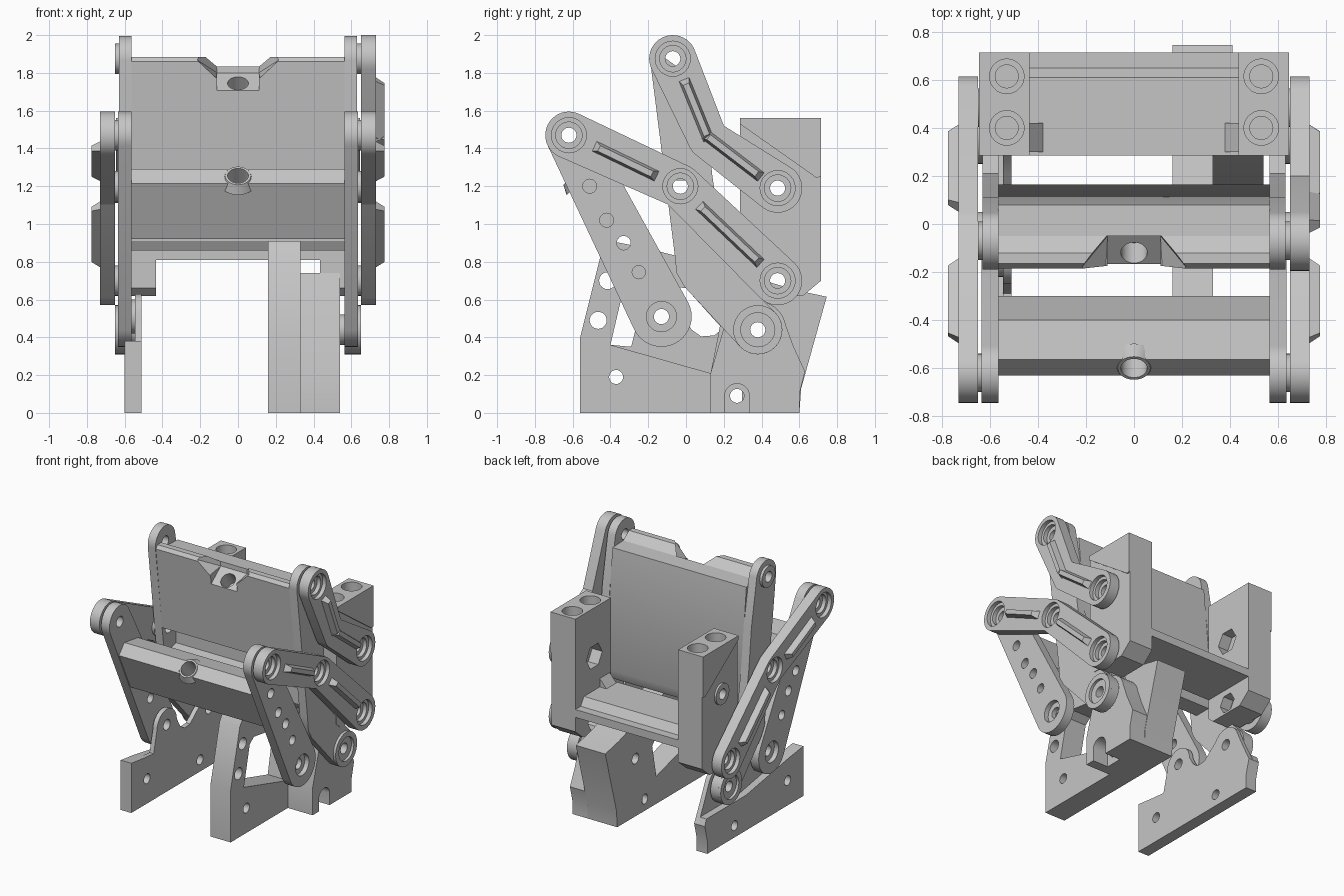
import bpy, bmesh, math
from mathutils import Vector, Matrix
from mathutils.geometry import convex_hull_2d

if "Cube" in bpy.data.objects:
    bpy.data.objects.remove(bpy.data.objects["Cube"])

GREY = bpy.data.materials.new("matte_grey")
GREY.diffuse_color = (0.56, 0.56, 0.56, 1)
GREY.use_nodes = True
GREY.node_tree.nodes["Principled BSDF"].inputs["Base Color"].default_value = GREY.diffuse_color
AXES = Matrix(((0, 0, 1, 0), (1, 0, 0, 0), (0, 1, 0, 0), (0, 0, 0, 1)))  # profile (y, z), depth x


def finish(name, bm):
    bmesh.ops.recalc_face_normals(bm, faces=bm.faces)
    me = bpy.data.meshes.new(name)
    bm.to_mesh(me)
    bm.free()
    me.materials.append(GREY)
    ob = bpy.data.objects.new(name, me)
    bpy.context.collection.objects.link(ob)
    return ob


def arc(y, z, r, a0=0, a1=360, n=32):
    k = n if a1 - a0 == 360 else n + 1
    return [(y + r * math.cos(math.radians(a0 + (a1 - a0) * i / n)),
             z + r * math.sin(math.radians(a0 + (a1 - a0) * i / n))) for i in range(k)]


def hull(*discs):
    pts = [Vector(p) for d in discs for p in arc(*d, n=40)]
    return [tuple(pts[i]) for i in convex_hull_2d(pts)]


def prism(name, outline, x0, x1, holes=()):
    """Extrude a (y, z) outline with holes between x0 and x1; holes are discs or point loops."""
    cu = bpy.data.curves.new(name, 'CURVE')
    cu.dimensions, cu.fill_mode, cu.extrude = '2D', 'BOTH', abs(x1 - x0) / 2
    for loop in [outline] + [h if isinstance(h, list) else arc(*h, n=24) for h in holes]:
        sp = cu.splines.new('POLY')
        sp.points.add(len(loop) - 1)
        for p, (y, z) in zip(sp.points, loop):
            p.co = (y, z, 0, 1)
        sp.use_cyclic_u = True
    tmp = bpy.data.objects.new("tmp", cu)
    bpy.context.collection.objects.link(tmp)
    dg = bpy.context.evaluated_depsgraph_get()
    me = bpy.data.meshes.new_from_object(tmp.evaluated_get(dg))
    bm = bmesh.new()
    bm.from_mesh(me)
    bpy.data.objects.remove(tmp)
    bpy.data.curves.remove(cu)
    bpy.data.meshes.remove(me)
    bmesh.ops.remove_doubles(bm, verts=bm.verts, dist=1e-5)
    bm.transform(Matrix.Translation(((x0 + x1) / 2, 0, 0)) @ AXES)
    return finish(name, bm)


def solid(name, pts):
    bm = bmesh.new()
    for p in pts:
        bm.verts.new(p)
    bmesh.ops.convex_hull(bm, input=bm.verts)
    return finish(name, bm)


def cylinder(name, loc, r, depth, tilt=0.0, r2=None):
    bm = bmesh.new()
    bmesh.ops.create_cone(bm, cap_ends=True, segments=32, radius1=r2 or r, radius2=r, depth=depth,
                          matrix=Matrix.Translation(loc) @ Matrix.Rotation(tilt, 4, 'X'))
    return finish(name, bm)


def cut(ob, *cutters):
    for c in cutters:
        m = ob.modifiers.new("cut", 'BOOLEAN')
        m.operation, m.object, m.solver = 'DIFFERENCE', c, 'EXACT'
    me = bpy.data.meshes.new_from_object(ob.evaluated_get(bpy.context.evaluated_depsgraph_get()))
    ob.modifiers.clear()
    ob.data = me


def ridge(name, p, q, s):
    """Bevelled stiffening bead on the outer face of a link."""
    p, q = Vector(p), Vector(q)
    d = (q - p).normalized()
    n = Vector((-d.y, d.x))
    pts = []
    for x, w, e in ((0.725, 0.03, 0.03), (0.775, 0.016, 0.0)):
        for c in (p - d * e, q + d * e):
            pts += [(s * x, *(c + n * w)), (s * x, *(c - n * w))]
    solid(name, pts)


def link(name, path, s):
    """Outer link made of capsules, with stepped counterbored joints."""
    for i, (a, b) in enumerate(zip(path, path[1:])):
        joints = [j[:2] for j in (a, b) if j[2] > 0.11]
        for k, (x0, x1, r) in enumerate(((0.65, 0.67, 0.04), (0.67, 0.70, 0.07), (0.70, 0.73, 0.093))):
            prism(f"{name}_{i}_layer_{k}", hull(a, b), s * x0, s * x1, [(*j, r) for j in joints])


TOP, MID, LOW = (-0.07, 1.875), (-0.03, 1.20), (0.38, 0.44)     # arm pivots
NOSE, FOOT = (-0.62, 1.47), (-0.13, 0.51)                       # front frame pivots
T1, T2 = (0.485, 1.19), (0.485, 0.70)                           # tower pivots

# Swinging arm side profile, rear tower profile and its raised upper pad
arm = (arc(*TOP, 0.12, 15, 185, 20) + [(-0.06, 0.84), (-0.05, 0.74), (-0.01, 0.67)]
       + arc(*LOW, 0.13, 225, 405, 20) + [(0.21, 0.8), (0.14, 1.25), (0.11, 1.55)])
tower = [(0.285, 0.66), (0.33, 0.62), (0.62, 0.62), (0.715, 0.70), (0.715, 1.56), (0.285, 1.56)]
pad = [(0.285, 1.53), (0.69, 1.245), (0.715, 1.25), (0.715, 1.56), (0.285, 1.56)]

wells = [cylinder("well_cutter", (s * 0.53, y, 1.56), r, d)
         for s in (-1, 1) for y in (0.40, 0.615) for r, d in ((0.072, 0.16), (0.048, 0.5))]

for s, side in ((-1, "left"), (1, "right")):
    # Arm plate and its joint bosses
    prism(f"arm_plate_{side}", arm, s * 0.565, s * 0.63, [(*TOP, 0.04), (*MID, 0.04), (*LOW, 0.04)])
    for nm, c, x0, x1, r, h in (
            ("top", TOP, 0.63, 0.65, 0.08, 0.04), ("mid", MID, 0.63, 0.65, 0.08, 0.04),
            ("low_rim", LOW, 0.63, 0.65, 0.13, 0.09), ("low_spacer", LOW, 0.53, 0.566, 0.08, 0.04),
            ("nose", NOSE, 0.63, 0.65, 0.08, 0.04), ("tower_up", T1, 0.63, 0.65, 0.08, 0.04),
            ("tower_low", T2, 0.63, 0.65, 0.08, 0.04)):
        prism(f"boss_{nm}_{side}", arc(*c, r), s * x0, s * x1, [(*c, h)])
    # Front frame plate with lightening holes and countersunk foot
    small = [(-0.51, 1.20, 0.037), (-0.42, 1.02, 0.037), (-0.33, 0.90, 0.037), (-0.25, 0.745, 0.035)]
    frame = hull((*NOSE, 0.125), (*FOOT, 0.16))
    prism(f"front_frame_{side}", frame, s * 0.565, s * 0.60, small + [(*NOSE, 0.04), (*FOOT, 0.04)])
    prism(f"front_frame_face_{side}", frame, s * 0.60, s * 0.635, small + [(*NOSE, 0.04), (*FOOT, 0.08)])
    # Long outer link
    link(f"long_link_{side}", [(*NOSE, 0.125), (*MID, 0.115), (*T2, 0.13)], s)
    ridge(f"link_ridge_front_{side}", (-0.46, 1.40), (-0.18, 1.265), s)
    ridge(f"link_ridge_back_{side}", (0.09, 1.08), (0.375, 0.81), s)
    # Rear tower: inner layer with hex pockets, full outer layer, thin raised pad
    hexes = [arc(*T1, 0.095, n=6), arc(*T2, 0.075, n=6)]
    for layer in (prism(f"tower_inner_{side}", tower, s * 0.435, s * 0.52, hexes),
                  prism(f"tower_{side}", tower, s * 0.52, s * 0.635, [(*T1, 0.04), (*T2, 0.04)])):
        cut(layer, *wells)
    prism(f"tower_pad_{side}", pad, s * 0.635, s * 0.645)
    # Gusset between tower and bridge
    solid(f"gusset_{side}", [(s * x, y, z) for y in (0.30, 0.42)
                             for x, z in ((0.44, 0.92), (0.37, 0.92), (0.44, 1.0))])

# Bent upper link, on one side only
link("upper_link", [(*TOP, 0.125), (0.115, 1.45, 0.105), (*T1, 0.13)], 1)
ridge("upper_ridge_a", (0.0, 1.74), (0.11, 1.47), 1)
ridge("upper_ridge_b", (0.12, 1.46), (0.375, 1.265), 1)

# Blade with long back wall, window recess, lower ledge, sloped pocket and angled hole
blade = prism("blade", [(-0.185, 1.86), (-0.165, 1.885), (-0.12, 1.885), (-0.05, 1.835), (0.08, 1.83),
                        (0.165, 0.94), (0.13, 0.86), (0.0, 0.86), (-0.03, 0.91), (-0.03, 1.03), (0.06, 1.05),
                        (0.06, 1.23), (-0.11, 1.23)], -0.566, 0.566)
pocket = solid("pocket_cutter", [(sx * 0.11, y, z) for sx in (-1, 1) for y, z in (
    (-0.22, 1.665), (-0.05, 1.80), (-0.05, 1.92), (-0.22, 1.92))])
wings = solid("wing_cutter", [(sx * x, y, z) for sx in (-1, 1) for x, y, z in (
    (0.12, -0.22, 1.765), (0.11, -0.05, 1.80), (0.25, -0.22, 1.89), (0.12, -0.05, 1.89))])
blade_bore = cylinder("bore_cutter", (0, -0.12, 1.745), 0.055, 0.26, math.radians(40))
cut(blade, pocket, wings, blade_bore)

# Front bar with angled bushing
bar = prism("front_bar", [(-0.63, 1.215), (-0.565, 1.29), (-0.40, 1.265), (-0.30, 1.0), (-0.36, 0.92),
                          (-0.49, 0.92)], -0.566, 0.566)
bush = cylinder("front_bushing", (0, -0.583, 1.238), 0.068, 0.05, math.radians(45), 0.095)
bar_bore = cylinder("bore_cutter", (0, -0.58, 1.235), 0.055, 0.30, math.radians(45))
cut(bar, bar_bore)
cut(bush, bar_bore)

# Rear bridge between towers
prism("rear_bridge", [(0.285, 0.81), (0.285, 0.93), (0.61, 0.93), (0.65, 0.87), (0.715, 0.87), (0.715, 0.81)],
      -0.44, 0.44)

# Left base plate: thin pivot plate plus thicker foot
left = ([(-0.56, 0), (-0.56, 0.38), (-0.40, 0.36), (-0.29, 0.35)] + arc(*FOOT, 0.12, 180, 0, 14)
        + [(0.03, 0.44), (0.08, 0.405), (0.15, 0.41), (0.21, 0.46)] + arc(*LOW, 0.13, 150, 30, 10)
        + [(0.56, 0.36), (0.63, 0.22), (0.60, 0.10), (0.60, 0)])
pins = [(-0.37, 0.19, 0.037), (0.27, 0.09, 0.037)]
prism("left_base", left, -0.545, -0.51, pins + [(*FOOT, 0.04), (*LOW, 0.04)])
prism("left_base_foot", [(-0.56, 0), (-0.56, 0.38), (-0.40, 0.36), (0.13, 0.27), (0.61, 0.27), (0.63, 0.22),
                         (0.60, 0.10), (0.60, 0)], -0.60, -0.545, pins)
prism("foot_spacer", arc(*FOOT, 0.09), -0.566, -0.545, [(*FOOT, 0.04)])

# Right base: triangular frame, rear block with tail, outer cheek with bottom slot
prism("right_base_frame", [(-0.56, 0), (-0.56, 0.40), (-0.45, 0.84), (-0.40, 0.91), (-0.22, 0.875), (0.30, 0.74),
                           (0.30, 0)], 0.16, 0.33,
      [[(-0.40, 0.36), (-0.33, 0.66), (-0.28, 0.70), (0.0, 0.66), (0.18, 0.46), (0.13, 0.21)],
       (-0.465, 0.49, 0.045), (-0.415, 0.70, 0.045), (-0.37, 0.19, 0.037), (0.27, 0.09, 0.037)])
prism("right_base_block", [(0.13, 0), (0.13, 0.21), (0.285, 0.74), (0.58, 0.65), (0.745, 0.615), (0.61, 0.13),
                           (0.60, 0)], 0.161, 0.41, [(0.27, 0.09, 0.037), (*LOW, 0.04)])
prism("right_base_cheek", [(0.13, 0), (0.13, 0.21), (0.285, 0.74), (0.38, 0.71), (0.40, 0.60)]
      + arc(*LOW, 0.15, 70, 10, 8) + [(0.57, 0.35), (0.63, 0.22), (0.60, 0.10), (0.60, 0), (0.335, 0)]
      + arc(0.27, 0.09, 0.065, 0, 180, 12) + [(0.205, 0)], 0.41, 0.54, [(*LOW, 0.04)])

# Remove cutters and shade
for ob in list(bpy.data.objects):
    if "cutter" in ob.name:
        bpy.data.objects.remove(ob)
bpy.ops.object.select_all(action='SELECT')
bpy.context.view_layer.objects.active = bpy.context.selected_objects[0]
bpy.ops.object.shade_smooth_by_angle(angle=math.radians(30))
